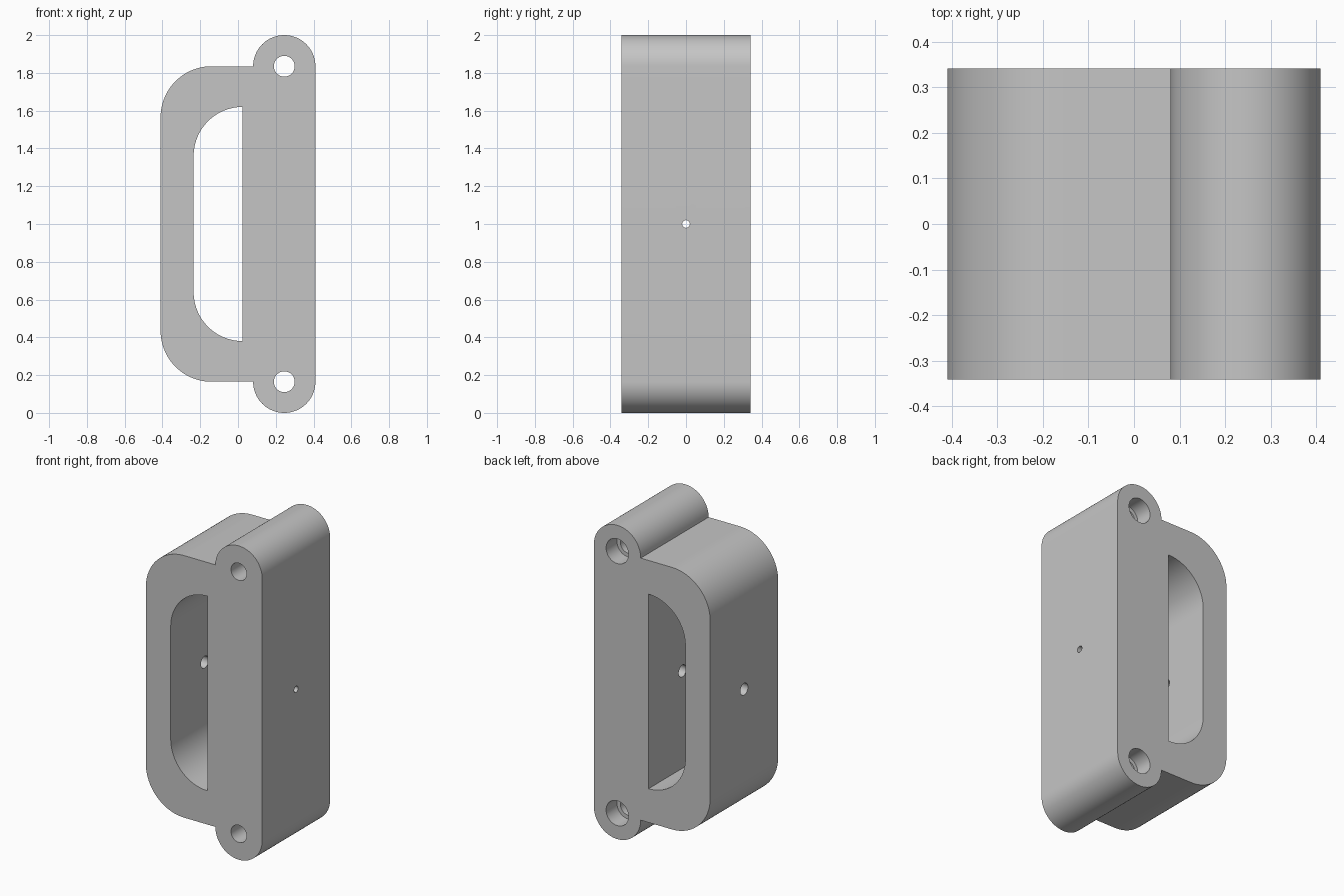
import bpy, bmesh
from math import pi, cos, sin, radians
from mathutils import Matrix, Vector

cube = bpy.data.objects.get("Cube")
if cube:
    bpy.data.objects.remove(cube, do_unlink=True)

DEPTH = 0.342       # half depth along y
MID = 1.0           # mirror height
BOSS_X, BOSS_Z, BOSS_R = 0.245, 1.835, 0.165

grey = bpy.data.materials.new("plain grey")
grey.use_nodes = True
colour = (0.56, 0.56, 0.56, 1)
grey.diffuse_color = colour
grey.node_tree.nodes["Principled BSDF"].inputs["Base Color"].default_value = colour


def arc(cx, cz, r, start, end, steps):
    angles = [radians(start + (end - start) * i / steps) for i in range(steps + 1)]
    return [(cx + r * cos(a), cz + r * sin(a)) for a in angles]


def mirrored(upper):
    """Close an upper half outline with its reflection about mid height."""
    return upper + [(x, 2 * MID - z) for x, z in reversed(upper)]


def make_object(name, bm):
    bmesh.ops.recalc_face_normals(bm, faces=bm.faces[:])
    mesh = bpy.data.meshes.new(name)
    bm.to_mesh(mesh)
    bm.free()
    obj = bpy.data.objects.new(name, mesh)
    bpy.context.collection.objects.link(obj)
    mesh.materials.append(grey)
    return obj


def prism(name, outline, half):
    bm = bmesh.new()
    face = bm.faces.new([bm.verts.new((x, -half, z)) for x, z in outline])
    moved = bmesh.ops.extrude_face_region(bm, geom=[face])["geom"]
    verts = [v for v in moved if isinstance(v, bmesh.types.BMVert)]
    bmesh.ops.translate(bm, verts=verts, vec=(0, 2 * half, 0))
    return make_object(name, bm)


def drill(name, start, end, radius):
    start, end = Vector(start), Vector(end)
    turn = (end - start).to_track_quat('Z', 'Y').to_matrix().to_4x4()
    bm = bmesh.new()
    bmesh.ops.create_cone(bm, cap_ends=True, segments=40, radius1=radius, radius2=radius,
                          depth=(end - start).length,
                          matrix=Matrix.Translation((start + end) / 2) @ turn)
    return make_object(name, bm)


# Body: handle corner on one side, rounded mounting ears on the other
body = prism("handle_body", mirrored(
    arc(BOSS_X, BOSS_Z, BOSS_R, 0, 180, 40) + arc(-0.14, 1.835 - 0.27, 0.27, 90, 180, 24)), DEPTH)

# Grip opening
cutters = [prism("grip_opening_cutter", mirrored(arc(0.025, 1.36, 0.26, 90, 180, 24)), 0.5)]

# Mounting holes, counterbored from the back
for z in (BOSS_Z, 2 * MID - BOSS_Z):
    cutters.append(drill("mount_hole_cutter", (BOSS_X, -0.5, z), (BOSS_X, 0.5, z), 0.055))
    cutters.append(drill("counterbore_cutter", (BOSS_X, DEPTH - 0.11, z), (BOSS_X, 0.5, z), 0.079))

# Cross hole: wide through the grip and into the block, narrow at the far side
cutters.append(drill("wide_cross_hole_cutter", (-0.6, 0, MID), (0.25, 0, MID), 0.038))
cutters.append(drill("narrow_cross_hole_cutter", (0.1, 0, MID), (0.6, 0, MID), 0.02))

for cutter in cutters:
    cutter.hide_render = True
    cut = body.modifiers.new(cutter.name, 'BOOLEAN')
    cut.operation, cut.object, cut.solver = 'DIFFERENCE', cutter, 'EXACT'

# Bake the cuts and drop the cutters
bpy.context.view_layer.update()
graph = bpy.context.evaluated_depsgraph_get()
body_mesh = bpy.data.meshes.new_from_object(body.evaluated_get(graph))
body.modifiers.clear()
body.data = body_mesh
body_mesh.name = "handle_body"
for cutter in cutters:
    bpy.data.objects.remove(cutter, do_unlink=True)

# Smooth curved walls, keep edges sharp
for obj in bpy.context.selected_objects:
    obj.select_set(False)
body.select_set(True)
bpy.context.view_layer.objects.active = body
bpy.ops.object.shade_smooth_by_angle(angle=radians(30))
